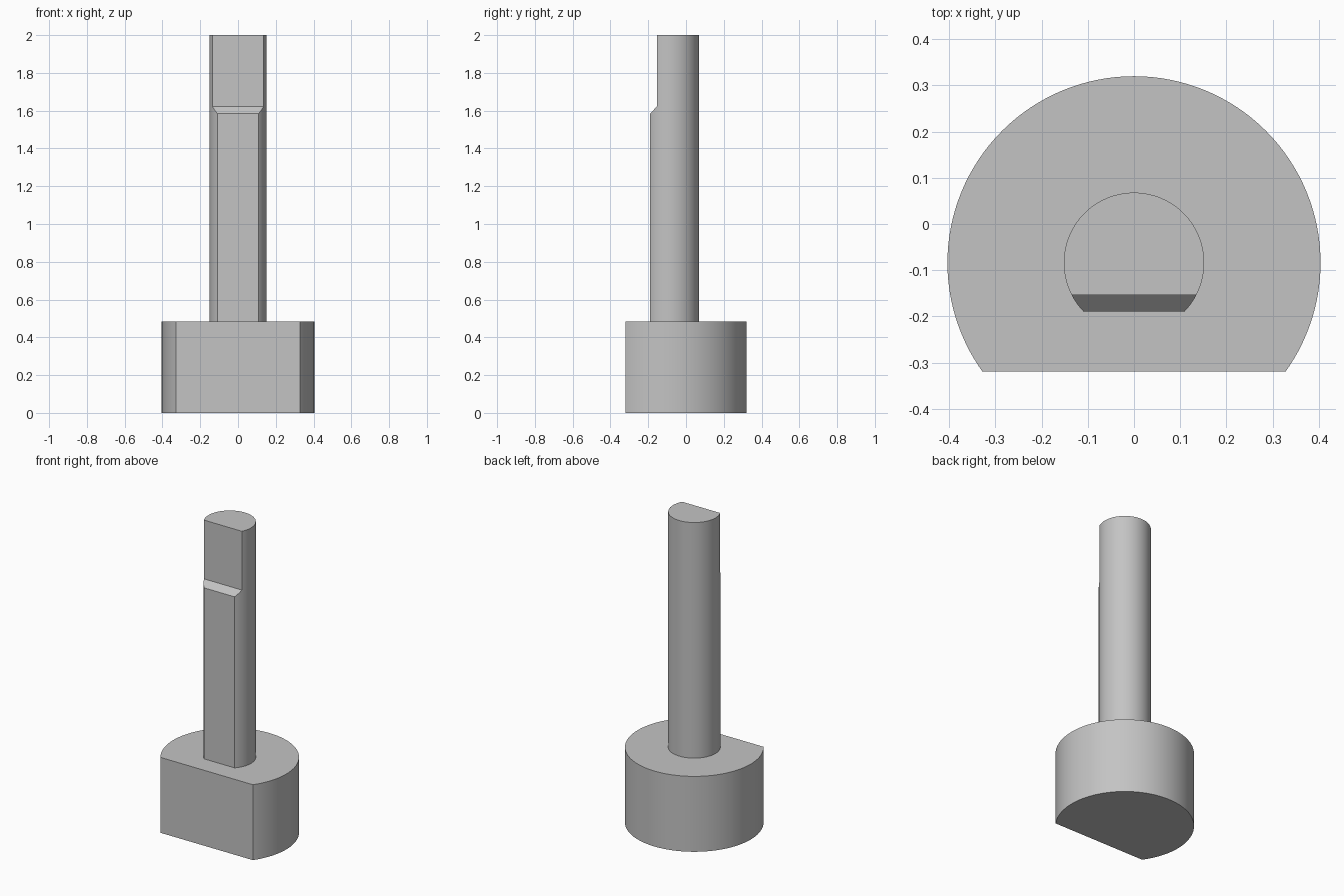
import bpy
import bmesh

cube = bpy.data.objects.get("Cube")
if cube:
    bpy.data.objects.remove(cube, do_unlink=True)

grey = bpy.data.materials.new("plain grey")
grey.use_nodes = True
colour = (0.55, 0.55, 0.55, 1)
grey.diffuse_color = colour
grey.node_tree.nodes["Principled BSDF"].inputs["Base Color"].default_value = colour

AXIS_Y = -0.084


def add_object(name, bm):
    bmesh.ops.recalc_face_normals(bm, faces=bm.faces)
    mesh = bpy.data.meshes.new(name)
    bm.to_mesh(mesh)
    bm.free()
    mesh.materials.append(grey)
    obj = bpy.data.objects.new(name, mesh)
    bpy.context.collection.objects.link(obj)
    return obj


def flatted_cylinder(name, radius, z0, z1, front):
    """Upright cylinder whose front is trimmed to a (y, z) outline."""
    bm = bmesh.new()
    bmesh.ops.create_cone(bm, cap_ends=True, segments=128, radius1=radius,
                          radius2=radius, depth=z1 - z0)
    bmesh.ops.translate(bm, verts=bm.verts, vec=(0, AXIS_Y, (z0 + z1) / 2))
    obj = add_object(name, bm)

    # Side outline swept across x removes everything ahead of the flats
    bm = bmesh.new()
    outline = [(-1, z0 - 0.1)] + front + [(-1, z1 + 0.1)]
    face = bm.faces.new([bm.verts.new((-1, y, z)) for y, z in outline])
    swept = bmesh.ops.extrude_face_region(bm, geom=[face])["geom"]
    bmesh.ops.translate(bm, vec=(2, 0, 0),
                        verts=[v for v in swept if isinstance(v, bmesh.types.BMVert)])
    cutter = add_object(name + "_cutter", bm)
    cutter.hide_render = True

    trim = obj.modifiers.new("front flat", "BOOLEAN")
    trim.operation = "DIFFERENCE"
    trim.solver = "EXACT"
    trim.object = cutter
    bpy.ops.object.select_all(action="DESELECT")
    bpy.context.view_layer.objects.active = obj
    obj.select_set(True)
    bpy.ops.object.modifier_apply(modifier=trim.name)
    bpy.data.objects.remove(cutter, do_unlink=True)
    bpy.ops.object.shade_smooth_by_angle(angle=0.4)
    return obj


# Wide base with one flat
flatted_cylinder("base", 0.404, 0, 0.485, [(-0.319, -0.1), (-0.319, 0.585)])

# Shaft with a flat, a sloped step and a deeper flat at the tip
flatted_cylinder("shaft", 0.152, 0.485, 2,
                 [(-0.19, 0.385), (-0.19, 1.585), (-0.154, 1.622), (-0.154, 2.1)])
